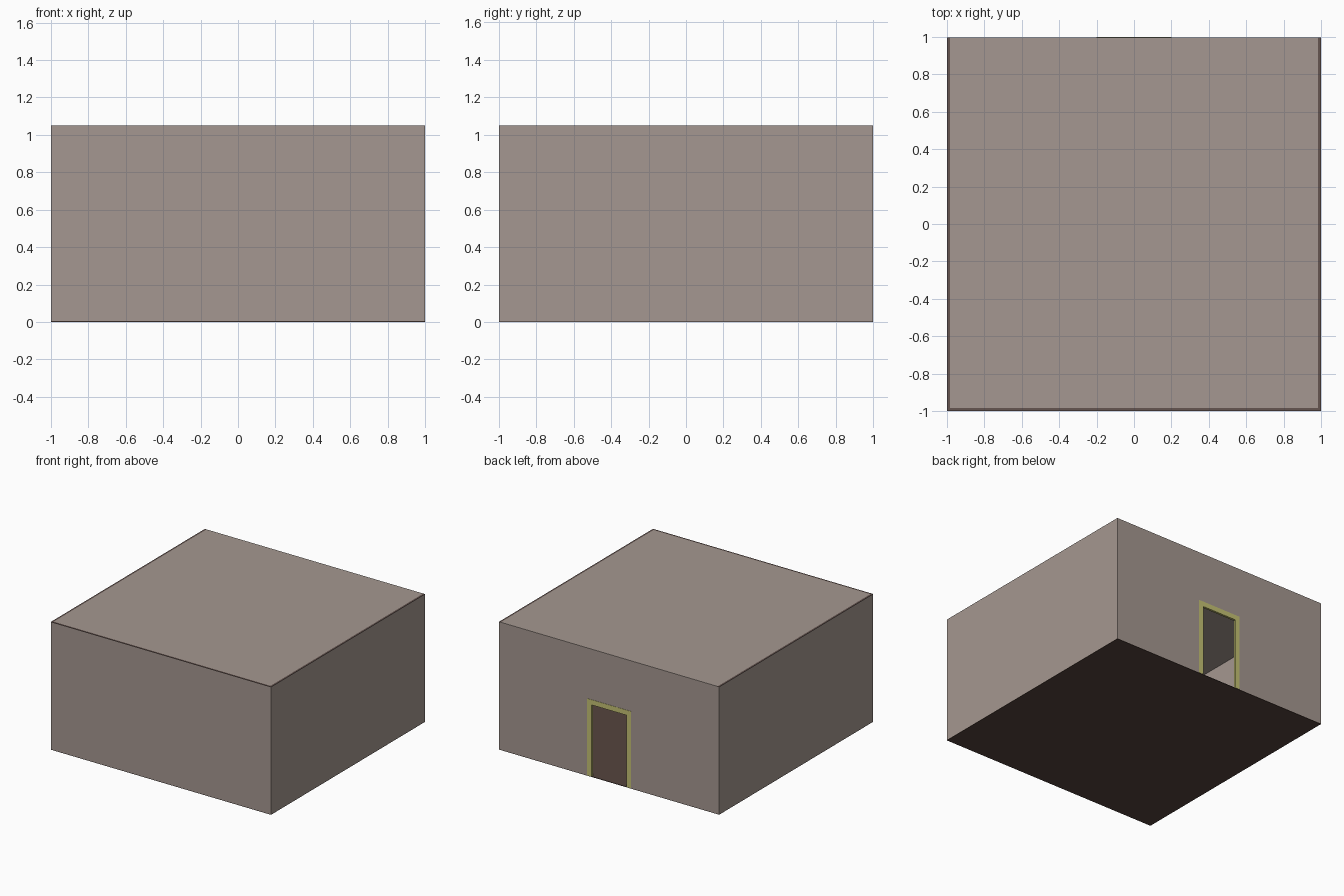
import bpy, bmesh

if "Cube" in bpy.data.objects:
    bpy.data.objects.remove(bpy.data.objects["Cube"])

T = 0.015          # wall thickness
H = 1.05           # total height
FLOOR = 0.004      # floor slab thickness
CAP = 0.003        # dark strip on the wall tops
BACK = 0.998       # outer plane of the back wall, door trim reaches 1


def material(name, rgb):
    m = bpy.data.materials.new(name)
    m.diffuse_color = (*rgb, 1)
    m.use_nodes = True
    m.node_tree.nodes["Principled BSDF"].inputs["Base Color"].default_value = m.diffuse_color
    return m


def finish(name, bm, mat):
    bmesh.ops.recalc_face_normals(bm, faces=bm.faces)
    me = bpy.data.meshes.new(name)
    bm.to_mesh(me)
    bm.free()
    me.materials.append(mat)
    ob = bpy.data.objects.new(name, me)
    bpy.context.collection.objects.link(ob)
    return ob


def box(name, lo, hi, mat):
    bm = bmesh.new()
    bmesh.ops.create_cube(bm, size=1)
    for v in bm.verts:
        v.co = [(a + b) / 2 + c * (b - a) for a, b, c in zip(lo, hi, v.co)]
    return finish(name, bm, mat)


def arch(name, outer, top, inner, inner_top, y0, y1, mat):
    """Upside-down U profile in the xz plane, extruded along y."""
    z = FLOOR
    pts = [(-outer, z), (-outer, top), (outer, top), (outer, z),
           (inner, z), (inner, inner_top), (-inner, inner_top), (-inner, z)]
    bm = bmesh.new()
    face = bm.faces.new([bm.verts.new((x, y0, h)) for x, h in pts])
    ext = bmesh.ops.extrude_face_region(bm, geom=[face])
    moved = [g for g in ext["geom"] if isinstance(g, bmesh.types.BMVert)]
    bmesh.ops.translate(bm, verts=moved, vec=(0, y1 - y0, 0))
    return finish(name, bm, mat)


plaster = material("plaster", (0.375, 0.313, 0.281))
dark = material("dark_floor", (0.09, 0.057, 0.047))
olive = material("olive_trim", (0.56, 0.54, 0.175))
shadow = material("dark_edge", (0.13, 0.09, 0.08))

# Floor slab under everything
box("floor", (-1, -1, 0), (1, BACK, FLOOR), dark)

# Solid side and front walls, each with a thin dark strip on top
walls = (("left_wall", (-1, -1), (-1 + T, BACK)),
         ("right_wall", (1 - T, -1), (1, BACK)),
         ("front_wall", (-1 + T, -1), (1 - T, -1 + T)))
for name, lo, hi in walls:
    box(name, (*lo, FLOOR), (*hi, H - CAP), plaster)
    box(name + "_top", (*lo, H - CAP), (*hi, H), shadow)

# Back wall with its doorway, closed above by the roof panel
arch("back_wall", 1 - T, H - 0.03, 0.198, 0.633, 1 - T, BACK, plaster)
box("roof", (-1 + T, -1 + T, H - 0.03), (1 - T, BACK, H), plaster)

# Door trim, just proud of the wall on both sides
arch("door_frame", 0.20, 0.635, 0.158, 0.593, 1 - T - 0.003, 1.0, olive)
